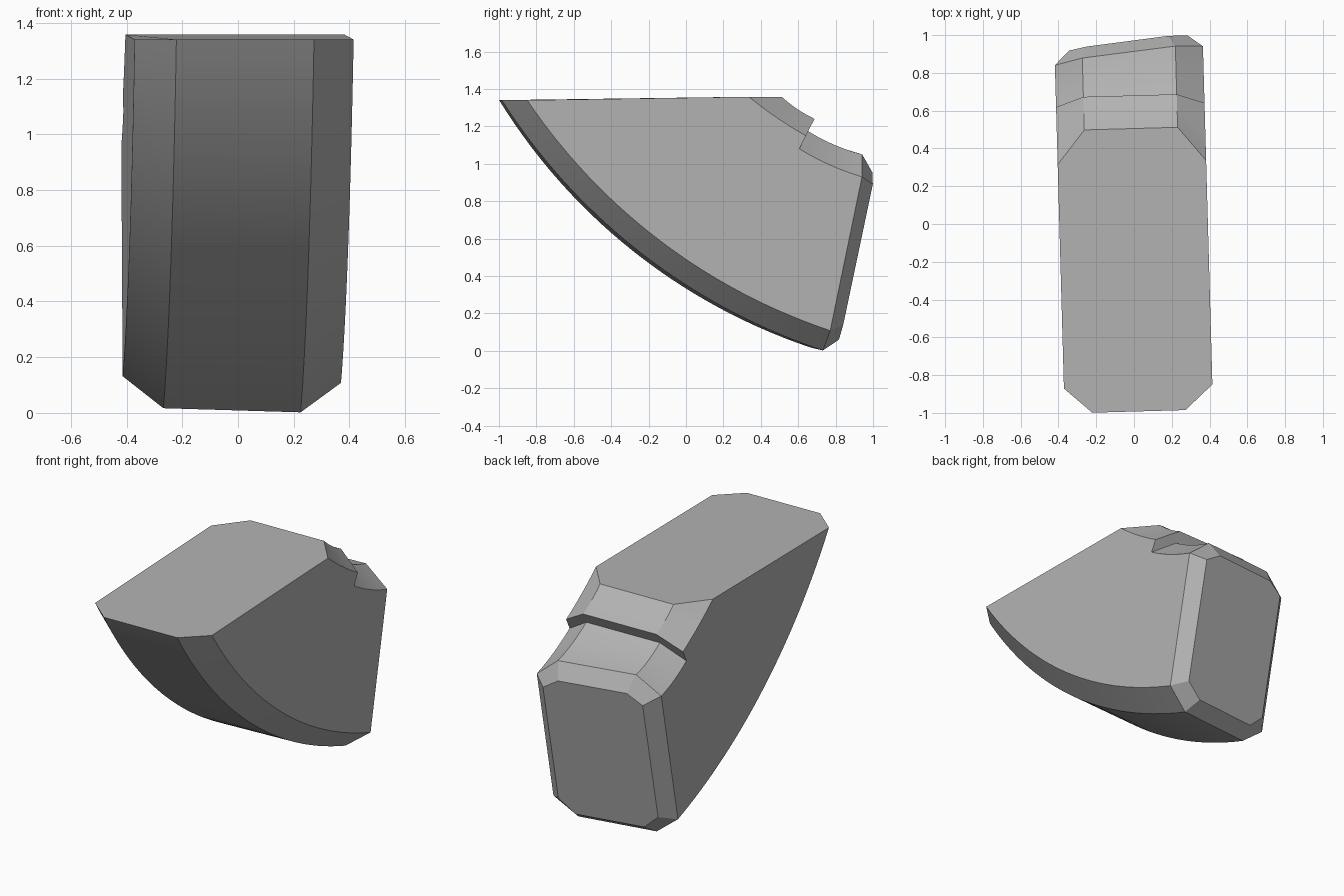
import bpy, bmesh, math
from mathutils import Vector

cube = bpy.data.objects.get("Cube")
if cube:
    bpy.data.objects.remove(cube, do_unlink=True)

grey = bpy.data.materials.new("plain_grey")
grey.use_nodes = True
colour = (0.45, 0.45, 0.45, 1)
grey.diffuse_color = colour
grey.node_tree.nodes["Principled BSDF"].inputs["Base Color"].default_value = colour

YAW = 0.028


def arc(a, b, sag, n):
    """Circular arc from a to b, bulging to the right of travel for positive sag."""
    a, b = Vector(a), Vector(b)
    d = b - a
    half = 2 * math.atan(2 * sag / d.length)
    r = d.length / 2 / math.sin(half)
    t = d.normalized()
    normal = Vector((t.y, -t.x))
    mid = (a + b) / 2
    pts = []
    for i in range(n + 1):
        w = half * (2 * i / n - 1)
        pts.append(mid + t * r * math.sin(w) + normal * r * (math.cos(w) - math.cos(half)))
    return pts


def place(u, p):
    """Across-width u plus profile point, turned slightly about the vertical."""
    return Vector((u - YAW * p[0] - 0.002, p[0] + YAW * u, p[1]))


def outline(inner, shift):
    """Open side outline: rear top, step, flat top, curved underside, rear bottom."""
    drop = Vector((-shift, shift * 0.4))
    if inner:
        rear, notch, lip, back = (0.93, 0.93), (0.595, 1.08), (0.63, 1.15), (0.325, 1.358)
        tip, foot, sag = (-0.86, 1.34), (0.76, 0.108), 0.168
    else:
        rear, notch, lip, back = (0.935, 1.05), (0.645, 1.175), (0.68, 1.24), (0.505, 1.358)
        tip, foot, sag = (-0.992, 1.34), (0.725, 0.002), 0.187
    foot_end = Vector(foot) + Vector((-shift, shift * 0.3))
    return (arc(Vector(rear) + drop, notch, -0.012, 6)
            + arc(lip, back, -0.008, 5)
            + arc(tip, foot_end, sag, 28))


bm = bmesh.new()
OUT, IN = 0.247, 0.393
layers = []
for u, inner in ((-IN, True), (-OUT, False), (OUT, False), (IN, True)):
    shift = 0.1 * 2 * abs(u) if u < 0 else 0
    layers.append([bm.verts.new(place(u, p)) for p in outline(inner, shift)])

# Strips across the width, then the two flat sides
for a, b in zip(layers, layers[1:]):
    for i in range(len(a) - 1):
        bm.faces.new((a[i], a[i + 1], b[i + 1], b[i]))
for side in (layers[0], layers[-1]):
    bm.faces.new(side)

# Chamfered rear end
rim = [l[0] for l in layers] + [l[-1] for l in reversed(layers)]
end = []
for row in ("top", "bottom"):
    us = (-0.317, -0.223, 0.21, 0.312)
    for u in us if row == "top" else reversed(us):
        inner = abs(u) > 0.26
        shift = 0.1 * 2 * abs(u) if u < 0 else 0
        if row == "top":
            p = (0.99, 0.89 if inner else 0.955)
            lift = 0.35
        else:
            p = (0.832, 0.14) if inner else (0.812, 0.06)
            lift = 0.3
        end.append(bm.verts.new(place(u, (p[0] - shift, p[1] + shift * lift))))
for i in range(8):
    j = (i + 1) % 8
    bm.faces.new((rim[i], rim[j], end[j], end[i]))
bm.faces.new(end)

bmesh.ops.recalc_face_normals(bm, faces=bm.faces)
mesh = bpy.data.meshes.new("curved_block")
bm.to_mesh(mesh)
bm.free()
mesh.materials.append(grey)
block = bpy.data.objects.new("curved_block", mesh)
bpy.context.collection.objects.link(block)

# Smooth curves, crisp chamfers
bpy.ops.object.select_all(action="DESELECT")
block.select_set(True)
bpy.context.view_layer.objects.active = block
bpy.ops.object.shade_smooth_by_angle(angle=math.radians(20))
